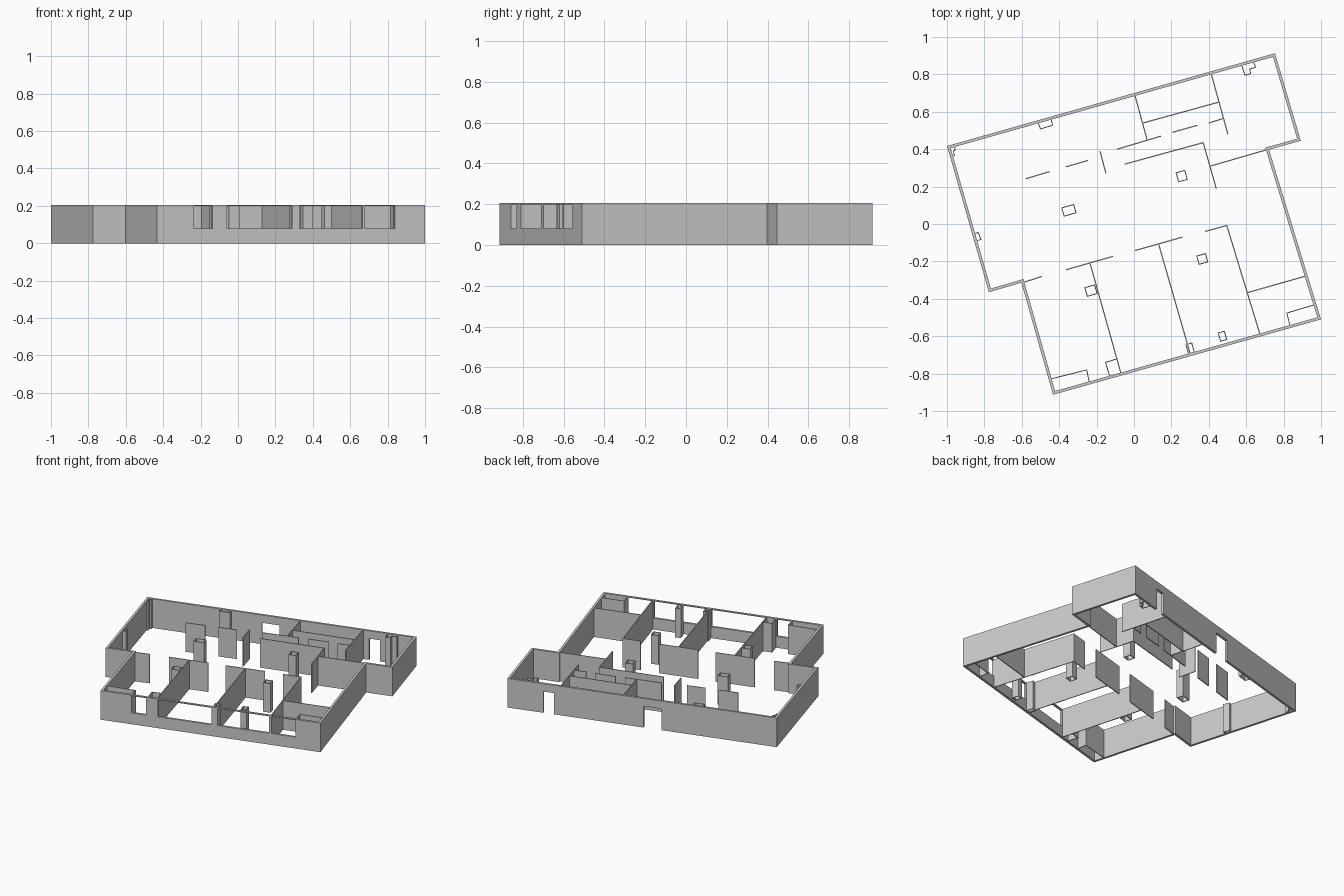
import bpy, bmesh
from math import radians, cos, sin
from mathutils import Vector

if "Cube" in bpy.data.objects:
    bpy.data.objects.remove(bpy.data.objects["Cube"])

H = 0.205                      # wall height
ANG = radians(15.75)           # plan rotation
U = Vector((cos(ANG), sin(ANG)))
V = Vector((-sin(ANG), cos(ANG)))


def plan(*pts):
    """Plan units (hundredths) to model units."""
    return [Vector(p) / 100 for p in pts]


def ribbon(name, pts, t, closed=False, shift=0.0):
    """Mitred vertical wall of thickness t along a polyline."""
    n = len(pts)
    bm = bmesh.new()
    rows = []
    for i, p in enumerate(pts):
        dirs = []
        if closed or i > 0:
            dirs.append((p - pts[i - 1]).normalized())
        if closed or i < n - 1:
            dirs.append((pts[(i + 1) % n] - p).normalized())
        norms = [Vector((-d.y, d.x)) for d in dirs]
        m = sum(norms, Vector((0, 0))).normalized()
        m = m / m.dot(norms[0])
        a, b = p + m * (shift + t / 2), p + m * (shift - t / 2)
        rows.append([bm.verts.new((q.x, q.y, z)) for q, z in ((a, 0), (b, 0), (b, H), (a, H))])
    for i in range(n if closed else n - 1):
        r, s = rows[i], rows[(i + 1) % n]
        for k in range(4):
            bm.faces.new((r[k], r[(k + 1) % 4], s[(k + 1) % 4], s[k]))
    if not closed:
        bm.faces.new(rows[0])
        bm.faces.new(rows[-1])
    bmesh.ops.recalc_face_normals(bm, faces=bm.faces)
    me = bpy.data.meshes.new(name)
    bm.to_mesh(me)
    bm.free()
    ob = bpy.data.objects.new(name, me)
    bpy.context.collection.objects.link(ob)
    return ob


# outer shell
A, B, C, D, E, F, G, K = outline = plan((-100, 41.7), (75.4, 91.3), (89.2, 44.5), (72.2, 39.7),
                                        (100, -51), (-43.3, -91.3), (-60.2, -31.4), (-77.6, -36.5))
shell = ribbon("outer_wall", outline, 0.016, True, -0.008)


def opening(name, p, q, x0, x1, z0, z1):
    """Cut a rectangular opening through the outer wall between x0 and x1."""
    xm = (x0 + x1) / 2
    c = p.lerp(q, (xm - p.x) / (q.x - p.x))
    bpy.ops.mesh.primitive_cube_add(size=1, location=(c.x, c.y, (z0 + z1) / 2), rotation=(0, 0, ANG))
    cut = bpy.context.object
    cut.name = name
    cut.scale = ((x1 - x0) / cos(ANG), 0.06, z1 - z0)
    cut.hide_render = True
    cut.hide_set(True)
    cut.display_type = 'WIRE'
    m = shell.modifiers.new(name, 'BOOLEAN')
    m.operation = 'DIFFERENCE'
    m.solver = 'EXACT'
    m.object = cut


# windows along the front, doors along the back
for i, (x0, x1) in enumerate([(-.236, -.137), (-.06, .29), (.33, .665), (.68, .84)]):
    opening(f"window_cutter_{i}", F, E, x0, x1, 0.08, 0.199)
for i, (x0, x1) in enumerate([(-.248, -.132), (.45, .52)]):
    opening(f"door_cutter_{i}", A, B, x0, x1, -0.05, 0.15)

# thin inner partitions
partitions = [
    [(41, 31), (72, 40)],
    [(-5, 32), (37, 43.5), (44, 19)],
    [(0.3, 69.5), (7, 45)],
    [(4.8, 54), (45.5, 65.2)],
    [(41, 81.3), (50.2, 48)],
    [(-9, 40), (14.5, 47)],
    [(20.5, 49), (34, 52.8)],
    [(40, 54), (48, 56.5)],
    [(-18.2, 39), (-15, 27)],
    [(-36.5, 30.5), (-24.6, 34)],
    [(-57.8, 24.2), (-45.2, 28)],
    [(-60, -31.5), (-49.2, -28)],
    [(-36.4, -24.5), (-11.2, -17.3)],
    [(-23.5, -21), (-6.8, -80.5)],
    [(0.5, -14.2), (26, -7)],
    [(13.2, -10.8), (30.2, -70)],
    [(38, -4), (49.6, -0.8), (67.5, -59.5)],
    [(61, -36.6), (92, -27.8)],
]
for i, p in enumerate(partitions):
    ribbon(f"partition_{i}", plan(*p), 0.006)

# casings built against the walls
casings = [
    [(-45, -83), (-25.3, -78), (-23.8, -85)],
    [(83.5, -54.8), (81.7, -47.6), (96.2, -43.3)],
    [(-13, -81.5), (-15.2, -74), (-8.7, -72)],
    [(-51.5, 54.5), (-50, 50.8), (-43.5, 52.8), (-44.5, 56.5)],
    [(57.5, 85), (59.4, 79.5), (62.4, 80.4), (61.8, 82.8), (65, 83.8), (63.6, 87.3)],
    [(-98, 36), (-96, 36.6), (-96.6, 39), (-95.6, 39.4), (-96, 42)],
    [(-85.5, -5.2), (-83.3, -4.6), (-81.8, -8.3), (-84.5, -9)],
]
for i, p in enumerate(casings):
    ribbon(f"wall_casing_{i}", plan(*p), 0.005)

# hollow columns: centre and size
columns = [(-34.8, 7.3, 6.6, 4.6), (25.5, 25.6, 4.8, 5), (36.5, -18.7, 4.8, 4.6),
           (-23, -35.6, 5.4, 4.8), (30, -66.5, 3.2, 5), (47.3, -60, 3.4, 4.6)]
for i, (x, y, w, d) in enumerate(columns):
    c = Vector((x, y))
    corners = [c + U * w * sx / 2 + V * d * sy / 2 for sx, sy in ((-1, -1), (1, -1), (1, 1), (-1, 1))]
    ribbon(f"column_{i}", plan(*corners), 0.005, True)
